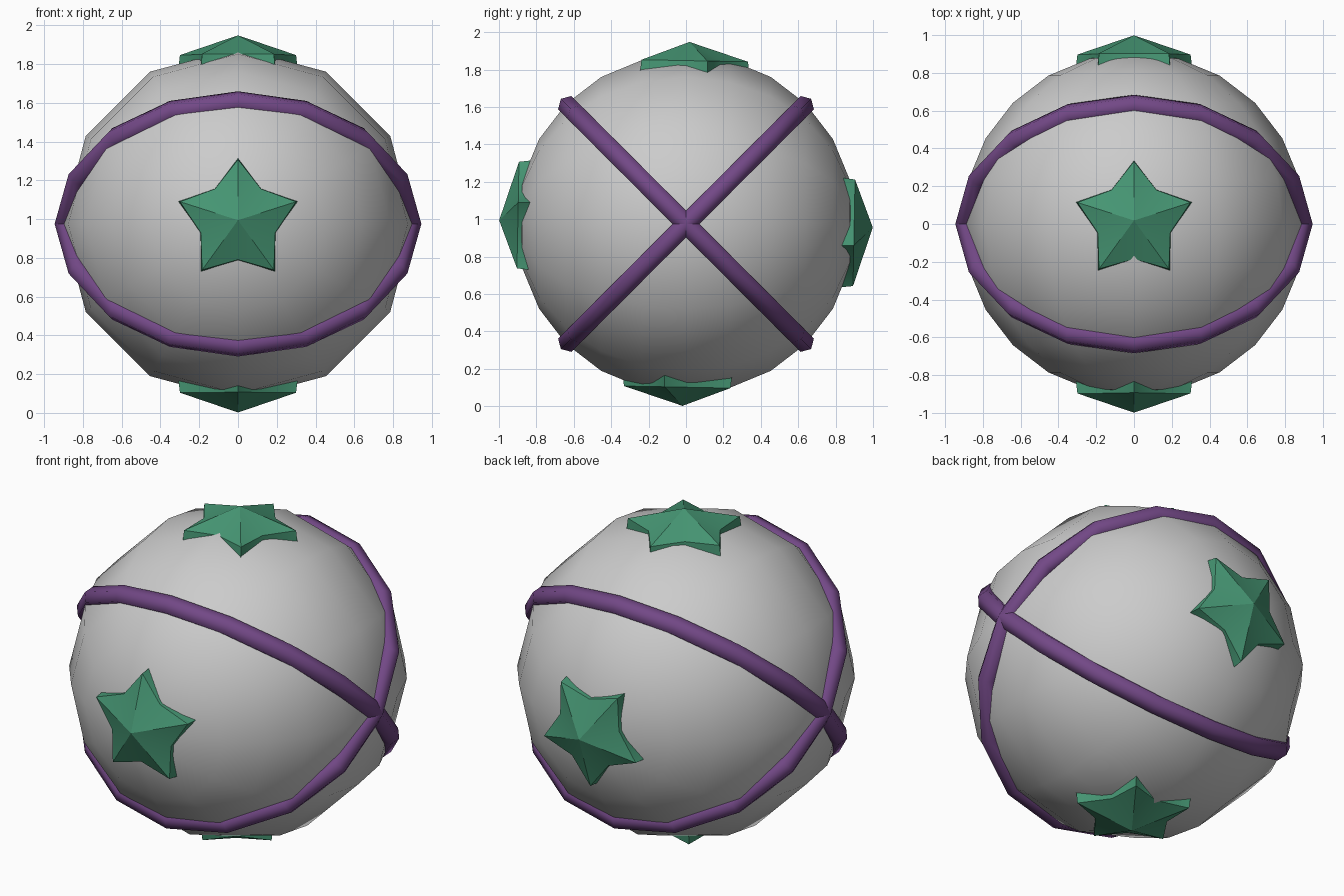
import bpy, bmesh
from math import radians, sin, cos, pi

if "Cube" in bpy.data.objects:
    bpy.data.objects.remove(bpy.data.objects["Cube"])

CZ = 0.975   # ball centre height
R = 0.907    # ball radius


def material(name, rgb):
    m = bpy.data.materials.new(name)
    m.diffuse_color = (*rgb, 1)
    m.use_nodes = True
    m.node_tree.nodes["Principled BSDF"].inputs["Base Color"].default_value = m.diffuse_color
    return m


green = material("green", (0.06, 0.30, 0.17))
purple = material("purple", (0.17, 0.065, 0.24))

# Ball: low-poly sphere with its poles facing front and back
bpy.ops.mesh.primitive_uv_sphere_add(segments=12, ring_count=12, radius=R,
                                     location=(0, 0, CZ), rotation=(pi / 2, 0, 0))
ball = bpy.context.object
ball.name = "ball"
bpy.ops.object.shade_smooth()

# Two crossing bands around the ball
for side, a in (("a", 45), ("b", -45)):
    bpy.ops.mesh.primitive_torus_add(major_segments=16, minor_segments=6,
                                     major_radius=0.888, minor_radius=0.058,
                                     location=(0, 0, CZ), rotation=(radians(a), 0, 0))
    band = bpy.context.object
    band.name = "band_" + side
    band.data.materials.append(purple)
    bpy.ops.object.shade_smooth()


# Star stud: tapered star prism with a raised centre, tip towards local +y
def star(name, angle, apex):
    bm = bmesh.new()

    def ring(scale, z):
        pts = []
        for i in range(10):
            r = scale * (0.323 if i % 2 == 0 else 0.207)
            t = pi / 2 + i * pi / 5
            pts.append(bm.verts.new((r * cos(t), r * sin(t), z)))
        return pts

    base, rim = ring(1.03, apex - 0.24), ring(0.975, apex - 0.1)
    top = bm.verts.new((0, 0, apex))
    for i in range(10):
        j = (i + 1) % 10
        bm.faces.new((base[i], base[j], rim[j], rim[i]))
        bm.faces.new((rim[i], rim[j], top))
    bm.faces.new(base[::-1])
    me = bpy.data.meshes.new(name)
    bm.to_mesh(me)
    bm.free()
    ob = bpy.data.objects.new(name, me)
    bpy.context.collection.objects.link(ob)
    ob.location.z = CZ
    ob.rotation_euler.x = radians(angle - 1.1)   # slight twist seen on all studs
    me.materials.append(green)
    bpy.ops.object.select_all(action='DESELECT')
    ob.select_set(True)
    bpy.context.view_layer.objects.active = ob
    bpy.ops.object.shade_smooth_by_angle(angle=radians(40))


star("star_top", 0, 0.973)
star("star_front", 90, 0.999)
star("star_bottom", 180, 0.973)
star("star_back", -90, 0.999)
